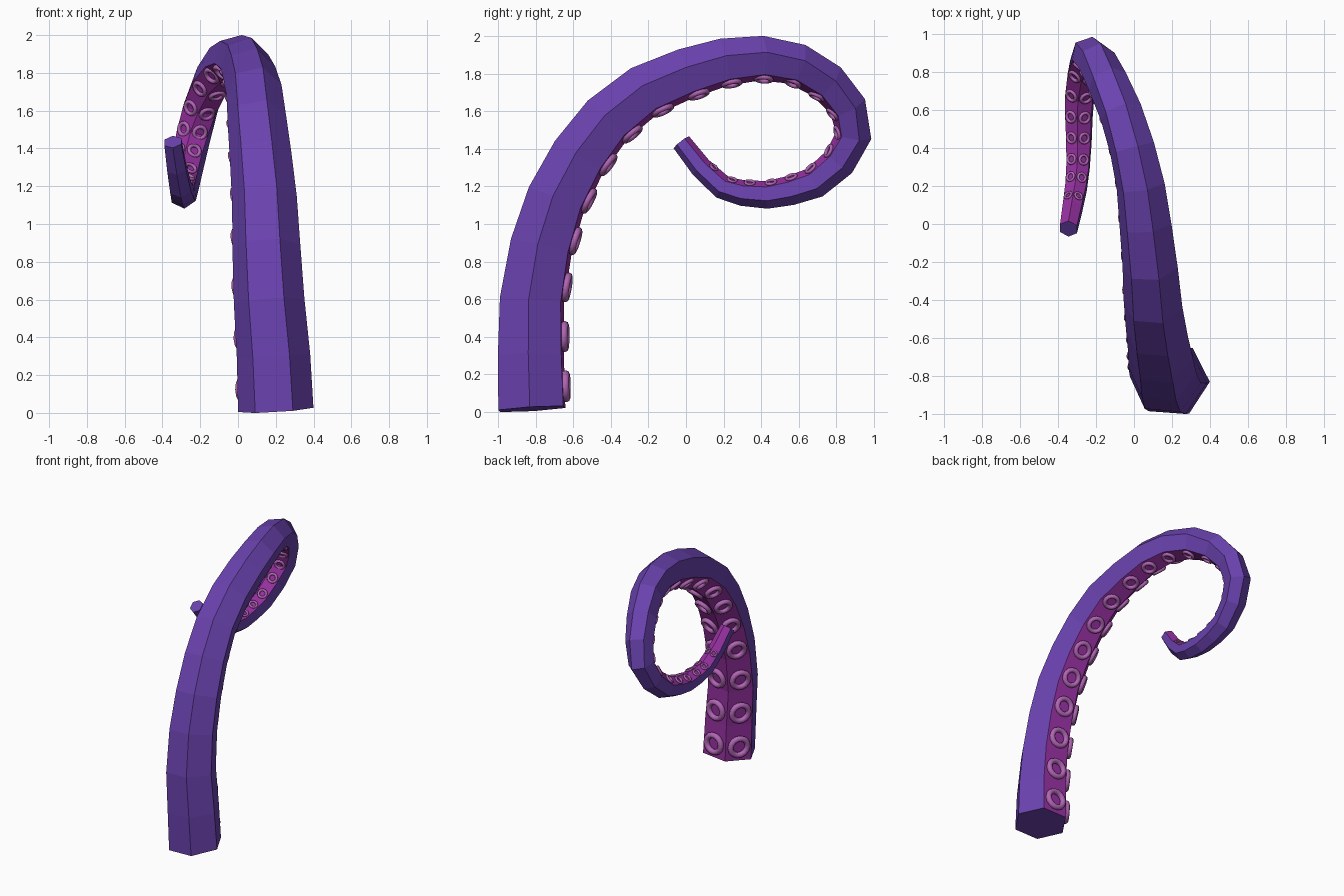
import bpy, bmesh, math
from mathutils import Vector, Matrix

if "Cube" in bpy.data.objects:
    bpy.data.objects.remove(bpy.data.objects["Cube"])

def material(name, rgb):
    m = bpy.data.materials.new(name)
    m.diffuse_color = (*rgb, 1)
    m.use_nodes = True
    m.node_tree.nodes["Principled BSDF"].inputs["Base Color"].default_value = m.diffuse_color
    return m

skin = material("purple_skin", (0.145, 0.055, 0.43))
under = material("magenta_underside", (0.31, 0.03, 0.36))
ring_mat = material("sucker_pink", (0.44, 0.13, 0.46))

# centre line of the curl: x, y, z, radius
PATH = [
    (.200, -.820, .016, .200), (.188, -.825, .30, .195), (.165, -.820, .59, .188),
    (.150, -.770, .88, .181), (.140, -.690, 1.13, .173), (.120, -.570, 1.355, .165),
    (.100, -.420, 1.55, .157), (.085, -.225, 1.705, .149), (.060, 0, 1.80, .141),
    (.035, .200, 1.86, .132), (-.010, .400, 1.882, .123), (-.070, .590, 1.85, .115),
    (-.140, .750, 1.757, .108), (-.195, .860, 1.625, .102), (-.235, .892, 1.47, .097),
    (-.265, .815, 1.33, .091), (-.285, .685, 1.22, .085), (-.290, .555, 1.178, .079),
    (-.290, .430, 1.155, .074), (-.295, .300, 1.165, .069), (-.305, .195, 1.195, .064),
    (-.325, .080, 1.30, .058), (-.345, -.025, 1.435, .052)]
P = [Vector(p[:3]) for p in PATH]
last = len(P) - 1
SIDES = 6

def ring(i):
    """Hexagon around the centre line; corner 0 is the keel of the underside."""
    t = P[min(i + 1, last)] - P[max(i - 1, 0)]
    if i == 0:
        t = Vector((-.06, -.06, 1))
    t.normalize()
    side = (Vector((1, 0, 0)) - t * t.x).normalized()
    inner = t.cross(side)
    roll = math.radians(27) * (1 - i / last)
    pts = []
    for j in range(SIDES):
        a = j * math.tau / SIDES - roll
        pts.append(P[i] + PATH[i][3] * (math.cos(a) * inner + math.sin(a) * side))
    return pts

rings = [ring(i) for i in range(last + 1)]

# tentacle body
bm = bmesh.new()
vs = [[bm.verts.new(p) for p in r] for r in rings]
for a, b in zip(vs, vs[1:]):
    for j in range(SIDES):
        k = (j + 1) % SIDES
        f = bm.faces.new((a[j], a[k], b[k], b[j]))
        f.material_index = 1 if j in (0, SIDES - 1) else 0
bm.faces.new(vs[0])
bm.faces.new(vs[-1])
bmesh.ops.recalc_face_normals(bm, faces=bm.faces)
me = bpy.data.meshes.new("tentacle")
bm.to_mesh(me)
bm.free()
me.materials.append(skin)
me.materials.append(under)
bpy.context.collection.objects.link(bpy.data.objects.new("tentacle", me))

# suckers: one shared ring shape, paired along the two underside faces
bpy.ops.mesh.primitive_torus_add(major_segments=14, minor_segments=8,
                                 major_radius=.33, minor_radius=.11)
proto = bpy.context.object
sucker_mesh = proto.data
sucker_mesh.materials.append(ring_mat)
sucker_mesh.shade_smooth()
bpy.data.objects.remove(proto)

for n in range(22):
    u = .4 + .965 * n
    i = min(int(u), last - 1)
    f = u - i
    corner = [rings[i][j].lerp(rings[i + 1][j], f) for j in range(SIDES)]
    centre = P[i].lerp(P[i + 1], f)
    radius = PATH[i][3] * (1 - f) + PATH[i + 1][3] * f
    along = P[i + 1] - P[i]
    for label, j in (("right", 1), ("left", SIDES - 1)):
        mid = (corner[0] + corner[j]) / 2
        normal = along.cross(corner[j] - corner[0]).normalized()
        if normal.dot(mid - centre) < 0:
            normal.negate()
        o = bpy.data.objects.new(f"sucker_{label}_{n}", sucker_mesh)
        rot = normal.to_track_quat('Z', 'Y').to_matrix().to_4x4()
        o.matrix_world = (Matrix.Translation(mid + normal * radius * .06)
                          @ rot @ Matrix.Scale(radius, 4))
        bpy.context.collection.objects.link(o)
